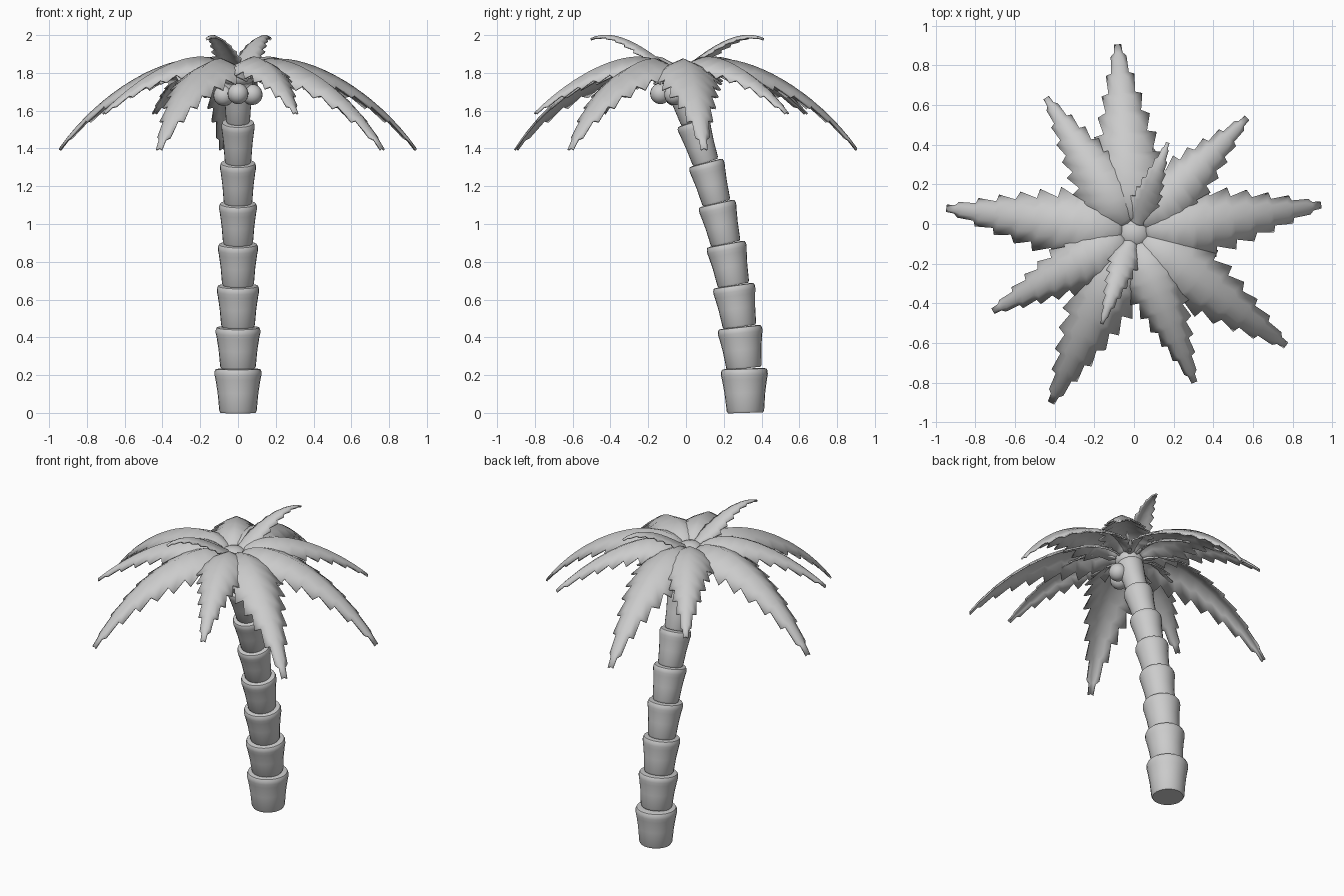
import bpy, bmesh, math
from mathutils import Vector, Matrix
from mathutils.geometry import interpolate_bezier

if "Cube" in bpy.data.objects:
    bpy.data.objects.remove(bpy.data.objects["Cube"])

CROWN = Vector((0, -0.045, 0))


def finish(name, bm, angle=45):
    bmesh.ops.recalc_face_normals(bm, faces=bm.faces)
    me = bpy.data.meshes.new(name)
    bm.to_mesh(me)
    bm.free()
    ob = bpy.data.objects.new(name, me)
    bpy.context.collection.objects.link(ob)
    bpy.ops.object.select_all(action='DESELECT')
    ob.select_set(True)
    bpy.context.view_layer.objects.active = ob
    bpy.ops.object.shade_smooth_by_angle(angle=math.radians(angle))
    return ob


def lathe(name, profile, start, axis, sides=24):
    """Revolve (radius, height fraction) pairs around a leaning axis."""
    bm = bmesh.new()
    rot = axis.to_track_quat('Z', 'Y').to_matrix()
    rings = []
    for r, h in profile:
        rings.append([bm.verts.new(start + axis * h + rot @ Vector((
            r * math.cos(2 * math.pi * i / sides),
            r * math.sin(2 * math.pi * i / sides), 0))) for i in range(sides)])
    for a, b in zip(rings, rings[1:]):
        for i in range(sides):
            j = (i + 1) % sides
            bm.faces.new((a[i], a[j], b[j], b[i]))
    bm.faces.new(rings[0])
    bm.faces.new(rings[-1])
    return finish(name, bm, 50)


def ball(name, centre, scale):
    bm = bmesh.new()
    bmesh.ops.create_uvsphere(bm, u_segments=20, v_segments=12, radius=1)
    bm.transform(Matrix.Translation(centre) @ Matrix.Diagonal((*scale, 1)))
    return finish(name, bm)


# Trunk: flared cups stacked along a leaning curve (y, z, rim radius)
joints = [(0.315, 0.0, 0), (0.308, 0.235, 0.124), (0.284, 0.455, 0.118),
          (0.252, 0.675, 0.112), (0.211, 0.895, 0.106), (0.162, 1.11, 0.1),
          (0.105, 1.325, 0.095), (0.035, 1.54, 0.088), (-0.042, 1.76, 0.08)]
for k, (a, b) in enumerate(zip(joints, joints[1:])):
    p, q, r = Vector((0, a[0], a[1])), Vector((0, b[0], b[1])), b[2]
    low = r * 0.8
    lathe(f"trunk_segment_{k + 1}",
          [(low * 0.93, 0), (low, 0.05), (r * 0.87, 0.45), (r * 0.96, 0.75),
           (r, 0.85), (r, 0.93), (r * 0.95, 0.985), (r * 0.8, 1.0)], p, q - p)

# Crown hub and coconuts
ball("crown_hub", CROWN + Vector((0, 0, 1.78)), (0.085, 0.085, 0.062))
for k, c in enumerate([(0, -0.135, 1.69), (-0.075, -0.06, 1.68), (0.075, -0.06, 1.685)]):
    ball(f"coconut_{k + 1}", Vector(c), (0.055, 0.055, 0.055))


def frond(name, angle, curve, width, droop, teeth):
    """Arched leaf with a tent cross-section and saw-toothed edges."""
    pts = [Vector((r, 0, z)) for r, z in curve]
    spine = interpolate_bezier(*pts, 101)

    def at(t):
        return spine[min(100, max(0, round(t * 100)))]

    def half(t):
        if t < 0.3:
            return width * (0.14 + 0.86 * math.sin(t / 0.3 * math.pi / 2))
        return width * max(0.09, 1 - ((t - 0.3) / 0.66) ** 1.25 * 0.91)

    # (spine position, width factor, forward shift of the edge)
    stations = [(0, 1, 0), (0.08, 1, 0)]
    for i in range(teeth):
        t = 0.16 + 0.78 * i / teeth
        step = 0.78 / teeth
        stations += [(t, 0.8, 0), (t + step * 0.6, 1.08, step * 0.25)]
    stations += [(0.95, 1, 0), (1, 1, 0)]
    bm = bmesh.new()
    rows = []
    for t, f, shift in stations:
        c, e = at(t), at(t + shift)
        w = half(t) * f
        row = []
        for s in (-1, -0.5, 0, 0.5, 1):
            base = c.lerp(e, abs(s))
            drop = droop * w * abs(s) ** 1.3
            row.append(bm.verts.new((base.x, s * w, base.z - drop)))
        rows.append(row)
    for a, b in zip(rows, rows[1:]):
        for i in range(4):
            bm.faces.new((a[i], b[i], b[i + 1], a[i + 1]))
    bm.transform(Matrix.Translation(CROWN) @ Matrix.Rotation(math.radians(angle), 4, 'Z'))
    ob = finish(name, bm, 50)
    mod = ob.modifiers.new("thickness", 'SOLIDIFY')
    mod.thickness = 0.01
    mod.offset = 0


# Fronds: long drooping, medium, and short upright
long_curve = [(0.04, 1.80), (0.20, 1.99), (0.68, 1.78), (0.95, 1.40)]
mid_curve = [(0.04, 1.80), (0.18, 1.985), (0.55, 1.83), (0.81, 1.59)]
top_curve = [(0.03, 1.82), (0.13, 1.88), (0.32, 2.05), (0.485, 1.98)]
for k, a in enumerate((95, 8.5, -36.5, -116, 172.5)):
    frond(f"long_frond_{k + 1}", a, long_curve, 0.185, 0.55, 8)
for k, a in enumerate((45.5, -68, 209, 123)):
    frond(f"medium_frond_{k + 1}", a, mid_curve, 0.155, 0.55, 8)
for k, a in enumerate((69.5, -109.5)):
    frond(f"top_frond_{k + 1}", a, top_curve, 0.075, 0.5, 7)
